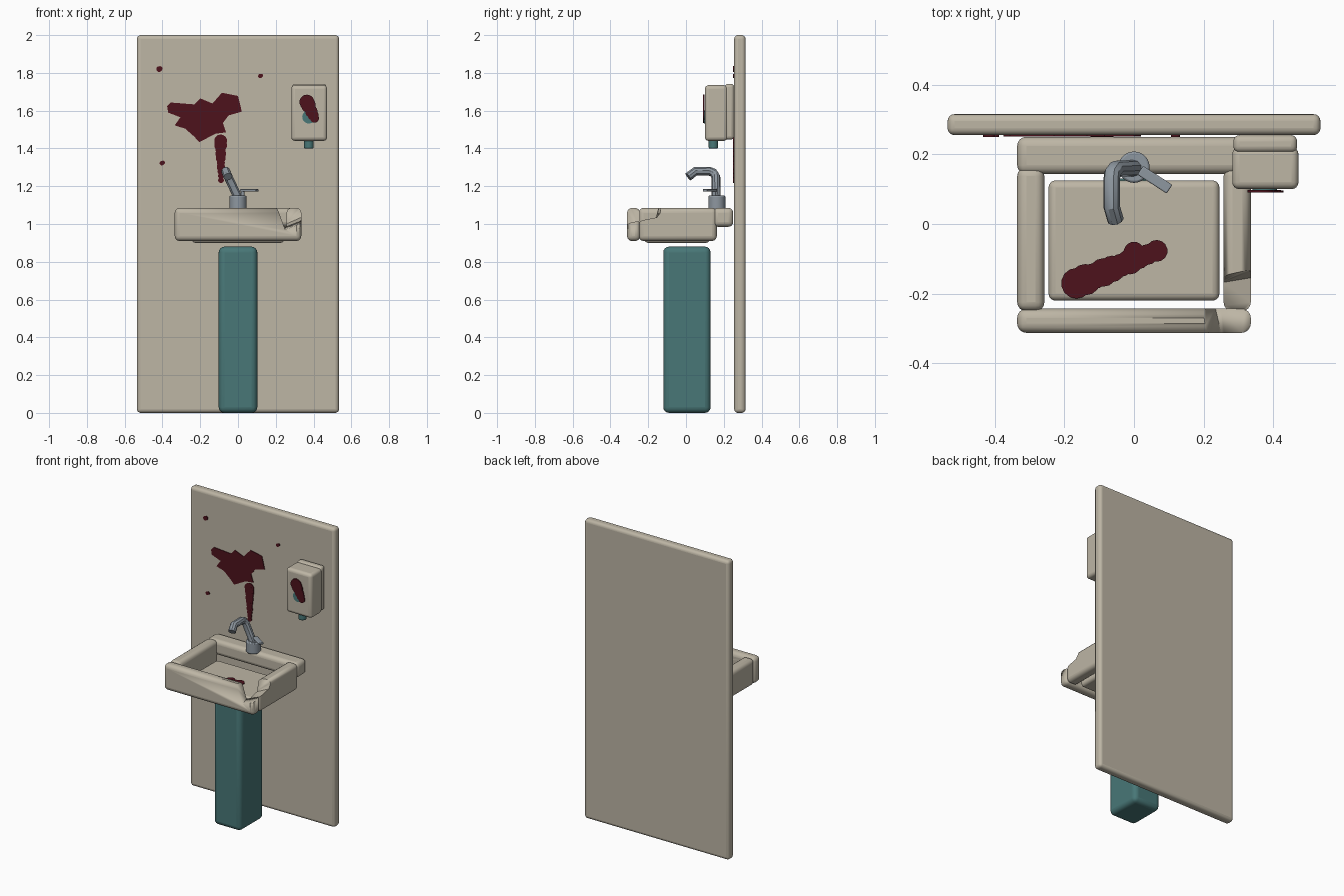
import bpy, bmesh, math
from mathutils import Vector

if "Cube" in bpy.data.objects:
    bpy.data.objects.remove(bpy.data.objects["Cube"])


def material(name, rgb):
    m = bpy.data.materials.new(name)
    m.diffuse_color = (*rgb, 1)
    m.use_nodes = True
    m.node_tree.nodes["Principled BSDF"].inputs["Base Color"].default_value = m.diffuse_color
    return m


CERAMIC = material("aged_ceramic", (0.51, 0.465, 0.375))
TEAL = material("teal", (0.065, 0.185, 0.185))
METAL = material("metal", (0.27, 0.31, 0.35))
BLOOD = material("dark_red", (0.075, 0.006, 0.012))


def finish(name, bm, mat, bevel=0, segs=4, cutter=None):
    bmesh.ops.recalc_face_normals(bm, faces=bm.faces)
    me = bpy.data.meshes.new(name)
    bm.to_mesh(me)
    bm.free()
    ob = bpy.data.objects.new(name, me)
    bpy.context.collection.objects.link(ob)
    if mat:
        me.materials.append(mat)
    if bevel:
        b = ob.modifiers.new("bevel", 'BEVEL')
        b.width, b.segments, b.limit_method = bevel, segs, 'ANGLE'
    if cutter:
        c = ob.modifiers.new("chip", 'BOOLEAN')
        c.operation, c.object, c.solver = 'DIFFERENCE', cutter, 'EXACT'
    smooth(ob)
    return ob


def smooth(ob):
    bpy.ops.object.select_all(action='DESELECT')
    ob.select_set(True)
    bpy.context.view_layer.objects.active = ob
    bpy.ops.object.shade_smooth_by_angle(angle=math.radians(35))


def box(name, lo, hi, mat, bevel=0.02, cutter=None):
    bm = bmesh.new()
    bmesh.ops.create_cube(bm, size=1)
    lo, hi = Vector(lo), Vector(hi)
    for v in bm.verts:
        v.co = Vector(a * b for a, b in zip(v.co, hi - lo)) + (lo + hi) / 2
    return finish(name, bm, mat, bevel, cutter=cutter)


def cylinder(name, a, b, r, mat, bevel=0, sides=24):
    a, d = Vector(a), Vector(b) - Vector(a)
    bm = bmesh.new()
    bmesh.ops.create_cone(bm, cap_ends=True, segments=sides, radius1=r, radius2=r, depth=d.length)
    q = d.to_track_quat('Z', 'Y')
    for v in bm.verts:
        v.co = q @ v.co + a + d / 2
    return finish(name, bm, mat, bevel, 2)


def smear(name, start, end, r0, r1, normal, n=9):
    # chain of thin overlapping discs with a shrinking, wobbling radius
    start, end, normal = Vector(start), Vector(end), Vector(normal)
    bm = bmesh.new()
    q = normal.to_track_quat('Z', 'Y')
    for i in range(n):
        t = i / (n - 1)
        r = (r0 + (r1 - r0) * t) * (1 + 0.08 * math.sin(i * 2.3))
        vs = bmesh.ops.create_cone(bm, cap_ends=True, segments=14, radius1=r, radius2=r, depth=0.006)['verts']
        for v in vs:
            v.co = q @ v.co + start.lerp(end, t) + normal * 0.0002 * (i % 3)
    return finish(name, bm, BLOOD)


# wall and pedestal
box("wall_panel", (-0.535, 0.255, 0), (0.535, 0.315, 2), CERAMIC, 0.02)
box("pedestal", (-0.102, -0.12, 0), (0.102, 0.13, 0.88), TEAL, 0.03)

# cutter for the broken basin corner
bm = bmesh.new()
foot = [(0.25, -0.31), (0.232, -0.235), (0.24, -0.17), (0.42, -0.14), (0.42, -0.4), (0.27, -0.4)]
head = [(0.195, -0.31), (0.185, -0.235), (0.19, -0.155), (0.42, -0.105), (0.42, -0.4), (0.215, -0.4)]
for x, y in foot:
    bm.verts.new((x, y, 0.97 + 0.4 * (x - 0.25) + 0.2 * (y + 0.31)))
for x, y in head:
    bm.verts.new((x, y, 1.12))
bmesh.ops.convex_hull(bm, input=bm.verts)
chip = finish("chip_cutter", bm, None)
chip.hide_render = True
chip.hide_set(True)

# basin floor and four rails
box("basin_floor", (-0.245, -0.22, 0.90), (0.245, 0.125, 0.973), CERAMIC, 0.02)
box("basin_front_rail", (-0.335, -0.312, 0.91), (0.335, -0.243, 1.085), CERAMIC, 0.026, chip)
box("basin_back_rail", (-0.335, 0.143, 0.985), (0.335, 0.25, 1.085), CERAMIC, 0.026)
box("basin_left_rail", (-0.335, -0.25, 0.91), (-0.257, 0.163, 1.085), CERAMIC, 0.026)
box("basin_right_rail", (0.257, -0.25, 0.91), (0.335, 0.163, 1.085), CERAMIC, 0.026, chip)

# drain
cylinder("drain_ring", (0, -0.08, 0.965), (0, -0.08, 0.982), 0.029, BLOOD)
cylinder("drain_plug", (0, -0.08, 0.965), (0, -0.08, 0.985), 0.014, BLOOD)

# bent faucet
cylinder("faucet_base", (0, 0.163, 1.075), (0, 0.163, 1.15), 0.045, METAL, 0.006)
cu = bpy.data.curves.new("faucet_spout", 'CURVE')
cu.dimensions = '3D'
cu.bevel_depth, cu.bevel_resolution, cu.use_fill_caps = 0.024, 3, True
path = [(0, 0.16, 1.14), (-0.052, 0.158, 1.25), (-0.062, 0.145, 1.271), (-0.064, 0.125, 1.279),
        (-0.064, 0.05, 1.279), (-0.053, 0.012, 1.25)]
sp = cu.splines.new('POLY')
sp.points.add(len(path) - 1)
for p, co in zip(sp.points, path):
    p.co = (*co, 1)
cu.materials.append(METAL)
spout = bpy.data.objects.new("faucet_spout", cu)
bpy.context.collection.objects.link(spout)
bpy.ops.object.select_all(action='DESELECT')
spout.select_set(True)
bpy.context.view_layer.objects.active = spout
bpy.ops.object.convert(target='MESH')
smooth(bpy.context.view_layer.objects.active)
cylinder("handle_stem", (0.025, 0.15, 1.14), (0.025, 0.15, 1.178), 0.01, METAL, sides=12)
lever = box("faucet_handle", (-0.05, -0.015, -0.007), (0.05, 0.015, 0.007), METAL, 0.004)
lever.location, lever.rotation_euler = (0.06, 0.127, 1.178), (0, 0, math.radians(-33))

# soap dispenser
box("dispenser_back", (0.285, 0.205, 1.447), (0.468, 0.255, 1.742), CERAMIC, 0.018)
box("dispenser_body", (0.282, 0.1, 1.44), (0.472, 0.22, 1.735), CERAMIC, 0.02)
cylinder("dispenser_nozzle", (0.375, 0.145, 1.40), (0.375, 0.145, 1.46), 0.025, TEAL, 0.005)
cylinder("dispenser_button", (0.375, 0.12, 1.567), (0.375, 0.095, 1.567), 0.035, TEAL)

# large wall splat
outline = [(-.375, 1.623), (-.355, 1.643), (-.23, 1.633), (-.2, 1.665), (-.135, 1.638), (-.085, 1.695),
           (0, 1.678), (.012, 1.63), (.02, 1.595), (-.05, 1.575), (-.08, 1.535), (-.063, 1.485),
           (-.12, 1.478), (-.205, 1.433), (-.232, 1.463), (-.28, 1.505), (-.335, 1.522), (-.305, 1.565),
           (-.37, 1.59)]
bm = bmesh.new()
face = bm.faces.new([bm.verts.new((x, 0.257, z)) for x, z in outline])
ext = bmesh.ops.extrude_face_region(bm, geom=[face])['geom']
for v in ext:
    if isinstance(v, bmesh.types.BMVert):
        v.co.y = 0.251
finish("wall_splat", bm, BLOOD)

# smears, drip and drops
FRONT = (0, -1, 0)
smear("wall_drip", (-0.092, 0.253, 1.44), (-0.09, 0.253, 1.232), 0.034, 0.014, FRONT, 10)
for i, (x, z, r) in enumerate([(-0.415, 1.82, 0.015), (0.12, 1.783, 0.011), (-0.4, 1.322, 0.012)]):
    smear(f"wall_drop_{i + 1}", (x - 0.003, 0.253, z), (x + 0.003, 0.253, z + 0.003), r, r * 0.8, FRONT, 2)
smear("dispenser_smear", (0.365, 0.094, 1.645), (0.405, 0.094, 1.56), 0.04, 0.026, FRONT, 6)
smear("basin_smear", (-0.165, -0.17, 0.976), (0.065, -0.077, 0.976), 0.044, 0.029, (0, 0, 1), 10)
